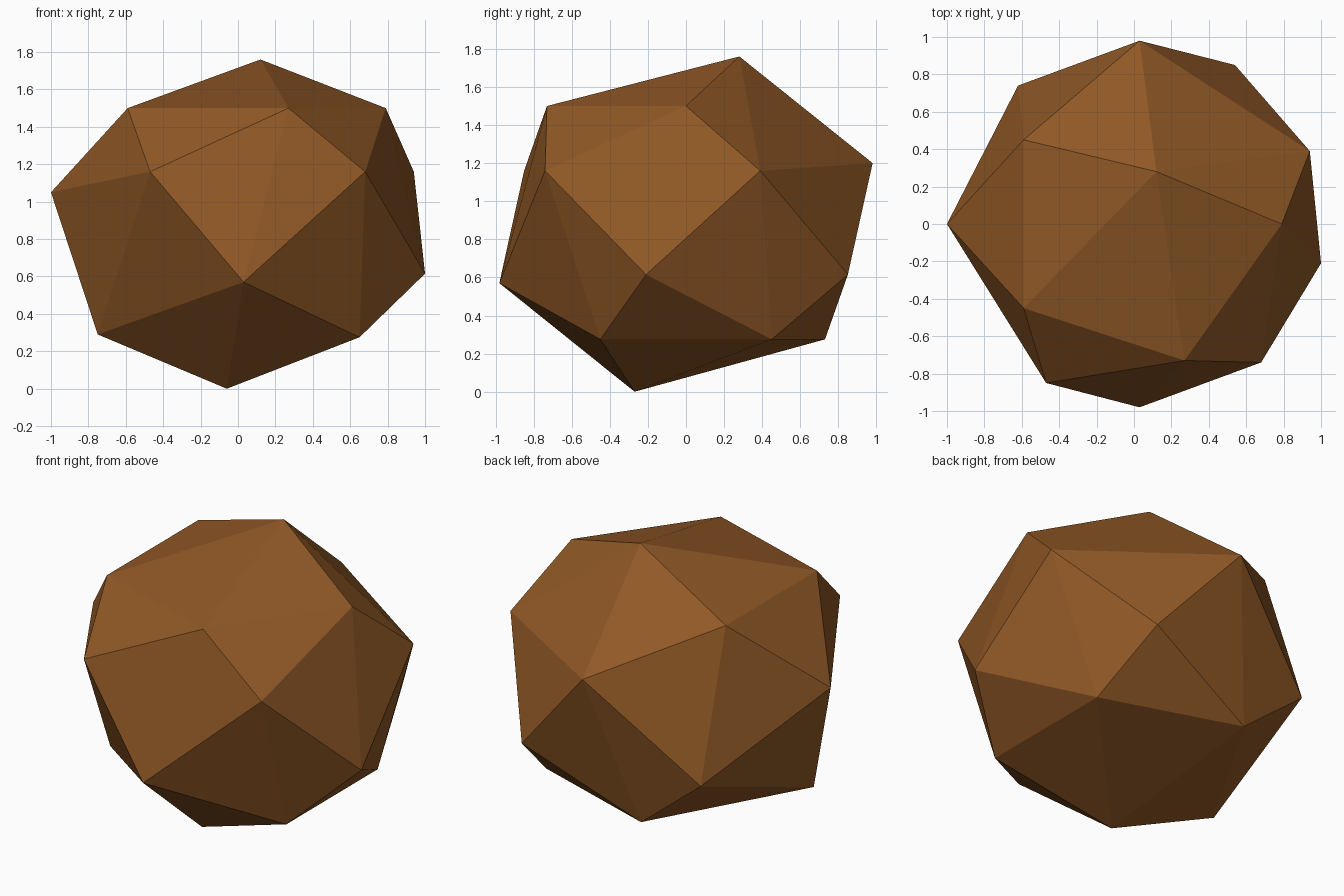
import bpy, bmesh

if "Cube" in bpy.data.objects:
    bpy.data.objects.remove(bpy.data.objects["Cube"])

# Corner points of the faceted boulder, grouped in tiers from top to bottom
TIERS = [
    [(0.12, 0.28, 1.76)],                                            # peak
    [(0.79, 0.0, 1.5), (0.27, -0.73, 1.5),
     (-0.59, -0.45, 1.5), (-0.59, 0.45, 1.5)],                       # shoulder
    [(0.94, 0.39, 1.16), (0.68, -0.74, 1.16), (-0.47, -0.85, 1.16),
     (-1.0, 0.0, 1.05), (0.03, 0.98, 1.2)],                          # upper belly
    [(1.0, -0.21, 0.615), (0.03, -0.98, 0.57),
     (-0.62, 0.74, 0.615), (0.54, 0.85, 0.615)],                     # lower belly
    [(0.65, 0.45, 0.275), (0.65, -0.45, 0.275),
     (-0.75, -0.19, 0.29), (-0.2, 0.73, 0.275)],                     # foot
    [(-0.06, -0.27, 0.0)],                                           # lowest point
]

# Wrap the corners in a convex skin
bm = bmesh.new()
for tier in TIERS:
    for p in tier:
        bm.verts.new(p)
bmesh.ops.convex_hull(bm, input=bm.verts[:])
bmesh.ops.recalc_face_normals(bm, faces=bm.faces[:])
for f in bm.faces:
    f.smooth = False

mesh = bpy.data.meshes.new("boulder")
bm.to_mesh(mesh)
bm.free()

# Single earthy brown
brown = bpy.data.materials.new("earth brown")
brown.diffuse_color = (0.28, 0.098, 0.019, 1.0)
brown.use_nodes = True
brown.node_tree.nodes["Principled BSDF"].inputs["Base Color"].default_value = brown.diffuse_color
mesh.materials.append(brown)

boulder = bpy.data.objects.new("boulder", mesh)
bpy.context.collection.objects.link(boulder)
